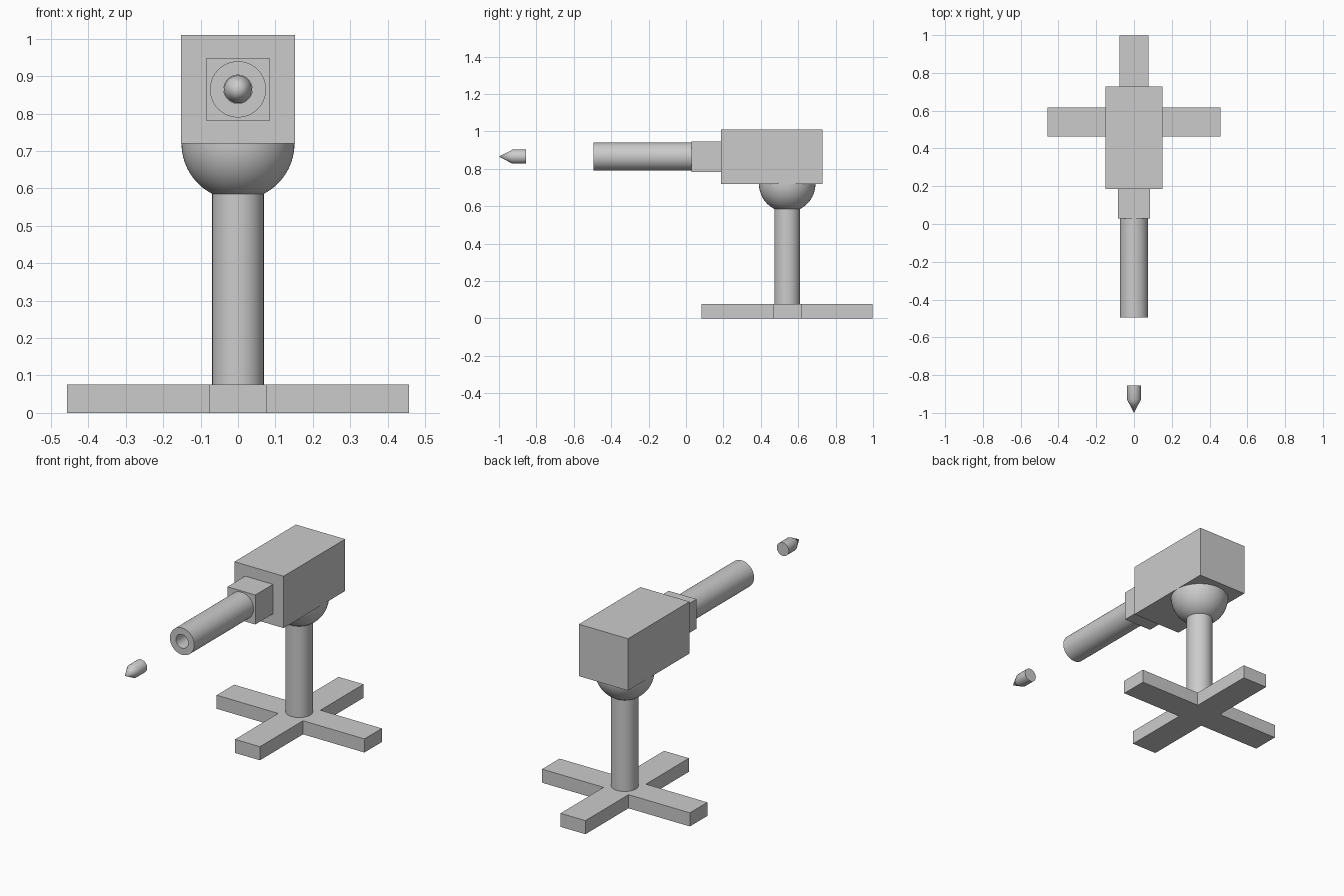
import bpy, bmesh, math
from mathutils import Matrix

if "Cube" in bpy.data.objects:
    bpy.data.objects.remove(bpy.data.objects["Cube"])

POLE_Y = 0.541      # pole axis
GUN_Z = 0.865       # barrel axis


def finish(bm, name, smooth=False):
    bmesh.ops.remove_doubles(bm, verts=bm.verts, dist=1e-5)
    bmesh.ops.recalc_face_normals(bm, faces=bm.faces)
    mesh = bpy.data.meshes.new(name)
    bm.to_mesh(mesh)
    bm.free()
    obj = bpy.data.objects.new(name, mesh)
    bpy.context.collection.objects.link(obj)
    if smooth:
        bpy.ops.object.select_all(action='DESELECT')
        obj.select_set(True)
        bpy.context.view_layer.objects.active = obj
        bpy.ops.object.shade_smooth_by_angle(angle=math.radians(30))
    return obj


def box(name, x, y, z):
    bm = bmesh.new()
    size = [b - a for a, b in (x, y, z)]
    mid = [(a + b) / 2 for a, b in (x, y, z)]
    bmesh.ops.create_cube(bm, size=1, matrix=Matrix.Translation(mid) @ Matrix.Diagonal((*size, 1)))
    return finish(bm, name)


def lathe(name, profile, matrix, steps=64):
    """Revolve (radius, height) points about local z, then place with matrix."""
    bm = bmesh.new()
    verts = [bm.verts.new((r, 0, h)) for r, h in profile]
    edges = [bm.edges.new(pair) for pair in zip(verts, verts[1:])]
    bmesh.ops.spin(bm, geom=verts + edges, axis=(0, 0, 1), cent=(0, 0, 0),
                   angle=math.tau, steps=steps, use_merge=True)
    bm.transform(matrix)
    return finish(bm, name, smooth=True)


upright = Matrix.Translation((0, POLE_Y, 0))
# local z points along world +y
forward = Matrix.Translation((0, 0, GUN_Z)) @ Matrix.Rotation(-math.pi / 2, 4, 'X')

# Cross-shaped foot: one quarter outline, turned four times
w, reach, height = 0.077, 0.457, 0.076
bm = bmesh.new()
outline = []
for k in range(4):
    turn = Matrix.Rotation(k * math.pi / 2, 4, 'Z')
    for px, py in ((w, -w), (reach, -w), (reach, w)):
        outline.append(bm.verts.new(upright @ turn @ Matrix.Translation((px, py, 0)).translation))
foot = bm.faces.new(outline)
top = bmesh.ops.extrude_face_region(bm, geom=[foot], use_keep_orig=True)
bmesh.ops.translate(bm, vec=(0, 0, height),
                    verts=[g for g in top['geom'] if isinstance(g, bmesh.types.BMVert)])
finish(bm, "cross_base")

# Pole
lathe("pole", [(0, 0), (0.069, 0), (0.069, 0.6), (0, 0.6)], upright)

# Half-ball swivel under the housing
R, CZ = 0.151, 0.72
arc = [(R * math.sin(a), CZ - R * math.cos(a))
       for a in (i * math.pi / 2 / 20 for i in range(21))]
lathe("swivel_ball", arc, upright)

# Housing and barrel mount
box("housing", (-0.152, 0.152), (0.186, 0.729), (0.72, 1.01))
box("barrel_mount", (-0.086, 0.086), (0.03, 0.186), (0.782, 0.947))

# Hollow barrel
lathe("barrel", [(0.038, 0.03), (0.038, -0.494), (0.075, -0.494), (0.075, 0.03)], forward)

# Pointed projectile ahead of the barrel
lathe("projectile", [(0, -0.855), (0.037, -0.855), (0.037, -0.929), (0, -1.0)], forward)
